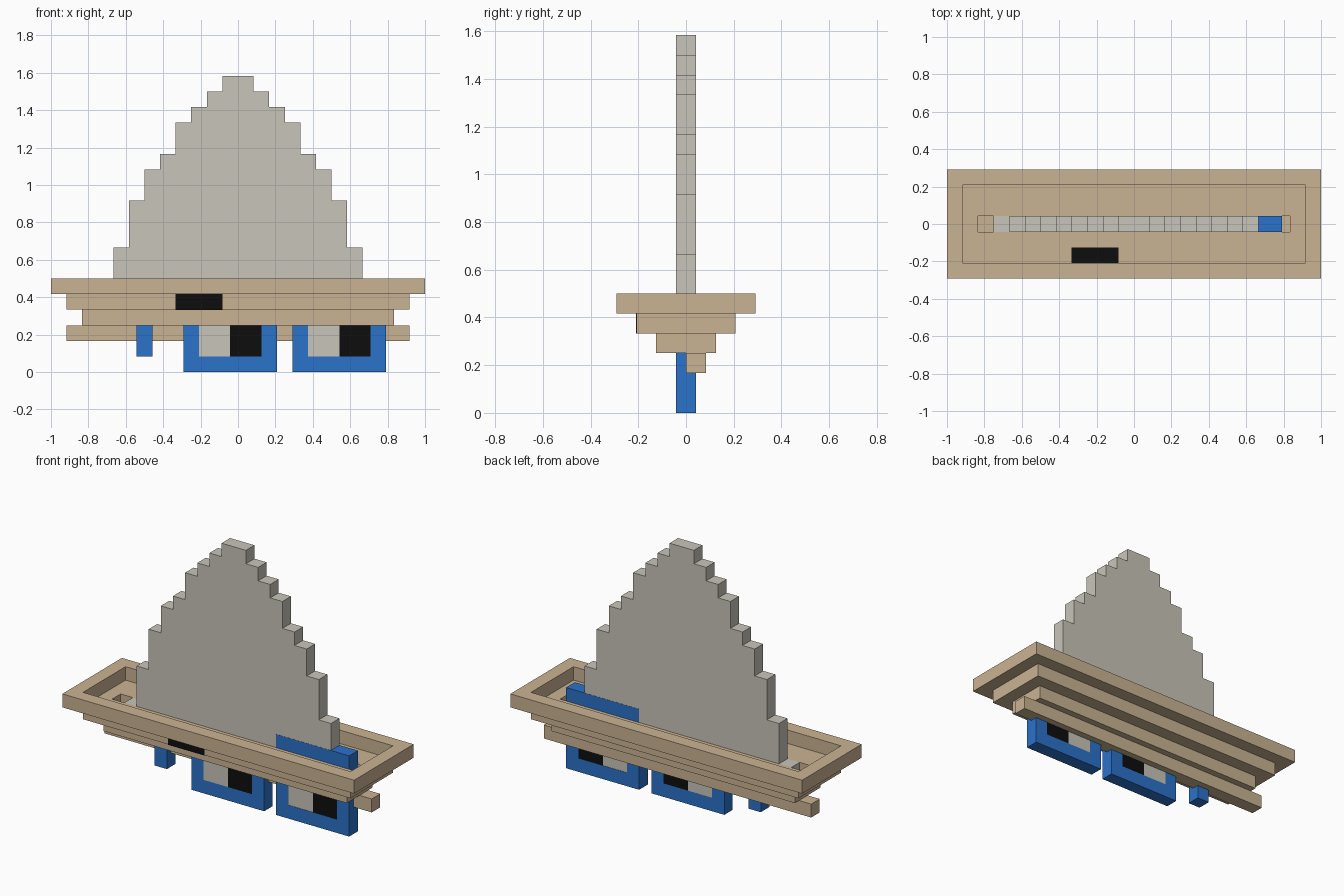
import bpy, bmesh

if "Cube" in bpy.data.objects:
    bpy.data.objects.remove(bpy.data.objects["Cube"])

U = 1 / 12  # one block of the build grid


def material(name, hex_code):
    def linear(c):
        return c / 12.92 if c <= 0.04045 else ((c + 0.055) / 1.055) ** 2.4
    m = bpy.data.materials.new(name)
    rgb = [linear(int(hex_code[i:i + 2], 16) / 255) for i in (0, 2, 4)]
    m.diffuse_color = (*rgb, 1)
    m.use_nodes = True
    m.node_tree.nodes["Principled BSDF"].inputs["Base Color"].default_value = m.diffuse_color
    return m


TAN = material("tan wood", "CAB393")
CLOTH = material("off-white cloth", "C9C5BA")
BLUE = material("blue frame", "2B72CA")
BLACK = material("black", "0D0D0D")


def finish(name, bm, mat):
    bmesh.ops.recalc_face_normals(bm, faces=bm.faces)
    mesh = bpy.data.meshes.new(name)
    bm.to_mesh(mesh)
    bm.free()
    mesh.materials.append(mat)
    obj = bpy.data.objects.new(name, mesh)
    bpy.context.collection.objects.link(obj)
    return obj


def box(name, mat, x, y, z):
    """Box from (min, max) pairs in grid units."""
    bm = bmesh.new()
    bmesh.ops.create_cube(bm, size=1)
    for v in bm.verts:
        v.co = [U * (r[0] if c < 0 else r[1]) for c, r in zip(v.co, (x, y, z))]
    return finish(name, bm, mat)


def ring(name, mat, outer, inner, depth, upright=False):
    """Rectangular frame; outer and inner are (a0, a1, b0, b1), depth is a pair."""
    bm = bmesh.new()

    def loop(r, d):
        pts = [(r[0], r[2]), (r[1], r[2]), (r[1], r[3]), (r[0], r[3])]
        return [bm.verts.new((a * U, d * U, b * U) if upright else (a * U, b * U, d * U))
                for a, b in pts]
    loops = [loop(outer, depth[0]), loop(outer, depth[1]),
             loop(inner, depth[1]), loop(inner, depth[0])]
    for k in range(4):
        p, q = loops[k], loops[(k + 1) % 4]
        for i in range(4):
            j = (i + 1) % 4
            bm.faces.new((p[i], p[j], q[j], q[i]))
    return finish(name, bm, mat)


# Hull: open rim, slotted deck, solid lower step and off-centre keel
ring("hull_rim", TAN, (-12, 12, -3.5, 3.5), (-11, 11, -2.5, 2.5), (5, 6))
ring("hull_deck", TAN, (-11, 11, -2.5, 2.5), (-10, 10, -0.5, 0.5), (4, 5))
box("hull_lower_step", TAN, (-10, 10), (-1.5, 1.5), (3, 4))
box("keel", TAN, (-11, 11), (0, 1), (2, 3))

# Black block let into the front of the deck
e = 0.02
box("hull_black_block", BLACK, (-4, -1), (-2.5 - e, -1.5), (4 - e, 5 + e))

# Stepped sail: (half width, top height) from the foot upward
steps = [(9, 5), (8, 8), (7, 11), (6, 13), (5, 14), (4, 16), (3, 17), (2, 18), (1, 19)]
side, low = [], 4
for half, top in steps:
    side += [(half, low), (half, top)]
    low = top
outline = side + [(-x, z) for x, z in reversed(side)]
bm = bmesh.new()
face = bm.faces.new([bm.verts.new((x * U, -0.5 * U, z * U)) for x, z in outline])
new = bmesh.ops.extrude_face_region(bm, geom=[face])["geom"]
bmesh.ops.translate(bm, vec=(0, U, 0), verts=[v for v in new if isinstance(v, bmesh.types.BMVert)])
finish("sail", bm, CLOTH)

# Square glasses under the hull; half depth differs a hair from the sail's
for label, x, h in (("left", -3.5, 0.49), ("right", 3.5, 0.512)):
    ring(label + "_glasses_frame", BLUE, (x, x + 6, 0, 6), (x + 1, x + 5, 1, 5), (-h, h), True)
    box(label + "_lens_light", CLOTH, (x + 1, x + 3), (-0.49, 0.49), (1, 5))
    box(label + "_lens_dark", BLACK, (x + 3, x + 5), (-0.49, 0.49), (1, 5))
box("glasses_bridge", BLUE, (2.5, 3.5), (-0.49, 0.49), (3, 4))
box("glasses_arm", BLUE, (-5.5, -3.5), (-0.49, 0.49), (3, 4))
box("glasses_arm_hook", BLUE, (-6.5, -5.5), (-0.5, 0.5), (1, 4))
